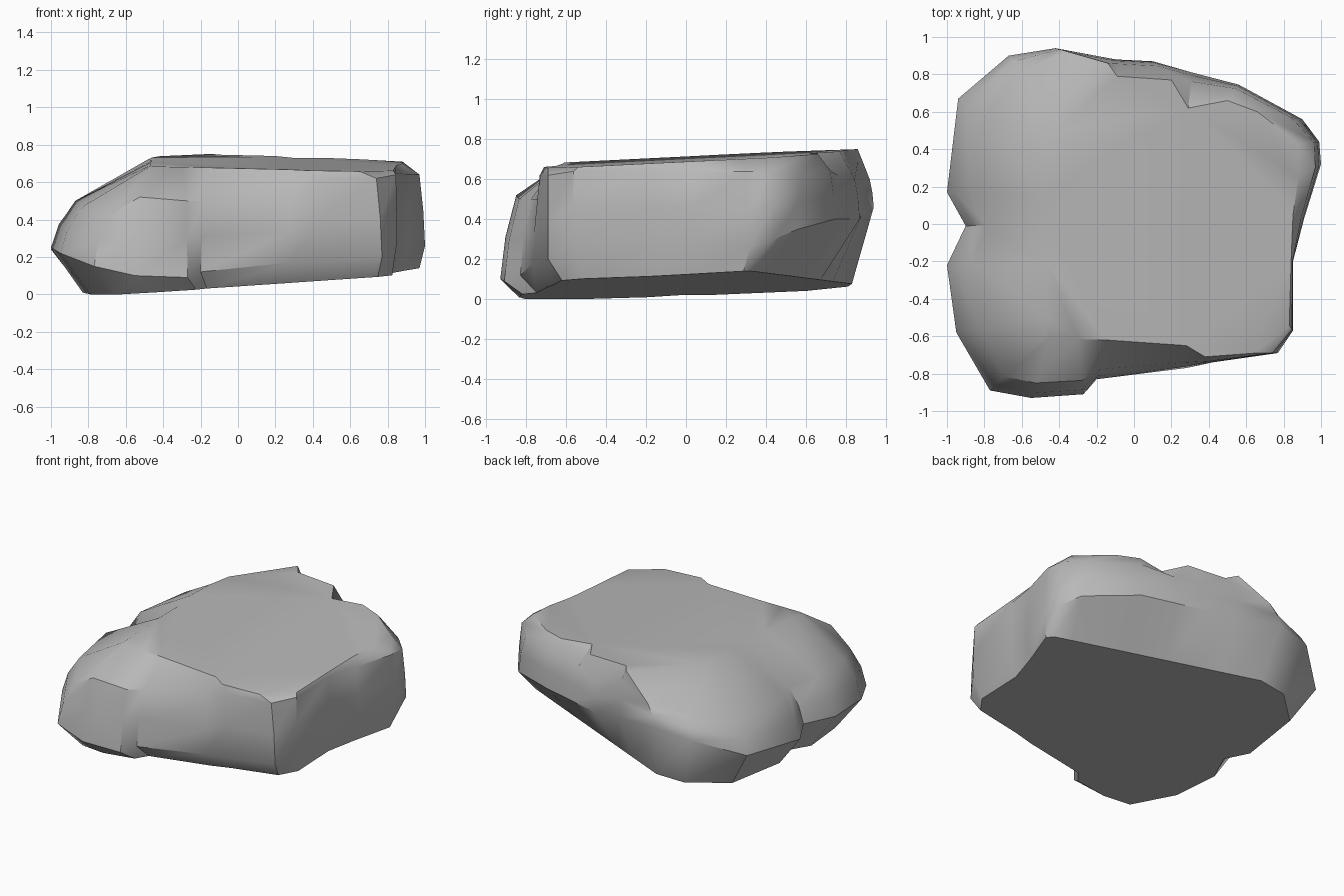
import bpy
import bmesh
import math
from mathutils import Vector

cube = bpy.data.objects.get("Cube")
if cube:
    bpy.data.objects.remove(cube, do_unlink=True)

# Widest outline of the boulder, counter-clockwise: x, y, belly height, shoulder height
OUTLINE = [
    (-.77, -.89, .15, .42), (-.55, -.93, .1, .52), (-.27, -.91, .09, .5),
    (-.2, -.83, .12, .5), (.28, -.77, .17, .5), (.42, -.74, .17, .62),
    (.77, -.69, .2, .62), (.85, -.57, .28, .64), (.85, -.2, .28, .65),
    (.91, .03, .28, .64), (1, .32, .26, .64), (.99, .44, .3, .63),
    (.9, .56, .35, .62), (.56, .745, .4, .64), (.31, .81, .4, .62),
    (.1, .87, .4, .6), (-.1, .88, .42, .67), (-.42, .94, .46, .6),
    (-.67, .9, .42, .55), (-.94, .67, .3, .49), (-1, .17, .24, .5),
    (-.9, -.01, .25, .48), (-1, -.22, .25, .5), (-.95, -.58, .22, .47),
]

# Edge of the flat top, one point for each outline point
TOP_EDGE = [
    (-.47, -.59), (-.45, -.61), (-.3, -.615), (-.15, -.62), (.28, -.65), (.38, -.71),
    (.65, -.69), (.83, -.54), (.84, -.2), (.85, .05), (.88, .25), (.88, .43),
    (.66, .6), (.5, .66), (.29, .62), (.2, .77), (-.09, .79), (-.14, .86),
    (-.42, .5), (-.46, .35), (-.48, .15), (-.46, 0), (-.47, -.2), (-.47, -.5),
]


def top_height(p):
    return .705 - .02 * p.x + .05 * p.y


def base_height(p):
    return .0685 + .063 * p.x + .036 * p.y


def base_point(p):
    """Draw the outline inward, most on the left, with a straight undercut at the back."""
    q = Vector((p.x * (.83 if p.x < 0 else .97), p.y * .9))
    cut = Vector((.36, .93))
    excess = q.dot(cut) - .645
    if excess > 0:
        q -= cut * excess
    return q


def make_material(name, colour, roughness):
    mat = bpy.data.materials.new(name)
    mat.use_nodes = True
    mat.diffuse_color = colour
    shader = mat.node_tree.nodes["Principled BSDF"]
    shader.inputs["Base Color"].default_value = colour
    shader.inputs["Roughness"].default_value = roughness
    return mat


# Five stacked rings: base, belly, flank, shoulder and top edge
rings = [[], [], [], [], []]
for (x, y, belly, shoulder), edge in zip(OUTLINE, TOP_EDGE):
    outer, inner = Vector((x, y)), Vector(edge)
    base = base_point(outer)
    flank = outer.lerp(inner, .08)
    lean = outer.lerp(inner, .25)
    rings[0].append((base.x, base.y, base_height(base)))
    rings[1].append((x, y, belly))
    rings[2].append((flank.x, flank.y, (belly + shoulder) / 2))
    rings[3].append((lean.x, lean.y, shoulder))
    rings[4].append((inner.x, inner.y, top_height(inner)))

# Skin the rings and cap both ends
bm = bmesh.new()
loops = [[bm.verts.new(co) for co in ring] for ring in rings]
count = len(OUTLINE)
for low, high in zip(loops, loops[1:]):
    for i in range(count):
        j = (i + 1) % count
        bm.faces.new((low[i], low[j], high[j], high[i]))
bm.faces.new(loops[-1])
bm.faces.new(list(reversed(loops[0])))
bmesh.ops.triangulate(bm, faces=[f for f in bm.faces if len(f.verts) > 4])
bmesh.ops.recalc_face_normals(bm, faces=bm.faces)

mesh = bpy.data.meshes.new("boulder")
bm.to_mesh(mesh)
bm.free()
boulder = bpy.data.objects.new("boulder", mesh)
bpy.context.collection.objects.link(boulder)
mesh.materials.append(make_material("stone grey", (.48, .48, .48, 1), .9))

# Smooth weathered sides with crisp broken edges
bpy.ops.object.select_all(action="DESELECT")
boulder.select_set(True)
bpy.context.view_layer.objects.active = boulder
bpy.ops.object.shade_smooth_by_angle(angle=math.radians(38))
